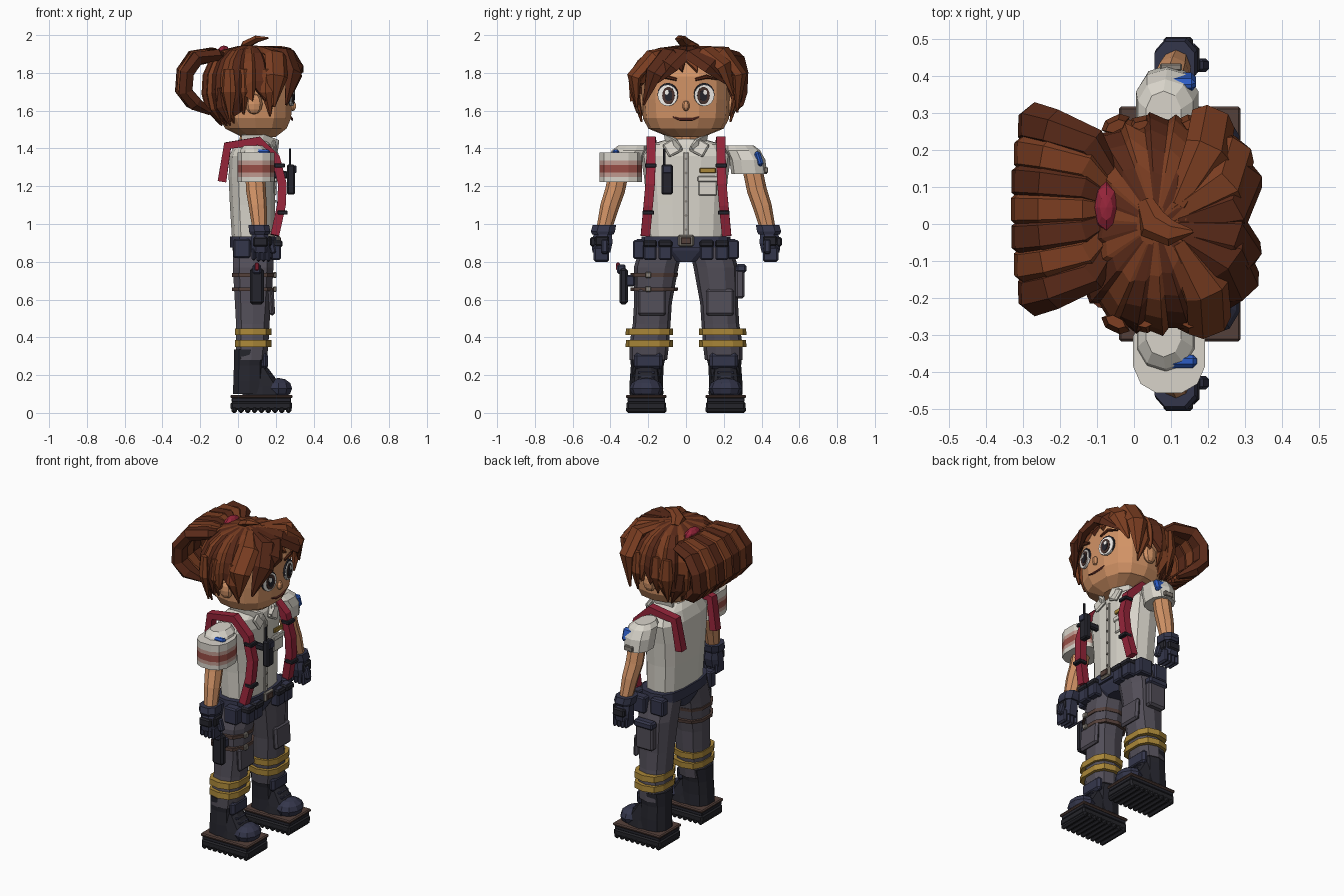
import bpy, bmesh, math
from mathutils import Vector, Matrix, Euler

def srgb(h):
    c = [int(h[i:i + 2], 16) / 255 for i in (0, 2, 4)]
    return [x / 12.92 if x < .04 else ((x + .055) / 1.055) ** 2.4 for x in c] + [1]

MATS = {}
for key, h in dict(hair='7a3d21', hair_dark='582918', skin='d29366', shirt='d8d4ca', shade='b9b4ab', trousers='524e58',
                   navy='34364b', black='25252d', sole='242429', brown='54403a', red='96253a', gold='a98638',
                   blue='2c5cc4', stain='9a4f47', pink='c09a90', white='f2efea', iris='47322d', lip='7c3c34',
                   metal='8c857c').items():
    MATS[key] = bpy.data.materials.new(key)
    MATS[key].diffuse_color = srgb(h)

def finish(name, bm, mat):
    bmesh.ops.recalc_face_normals(bm, faces=bm.faces)
    me = bpy.data.meshes.new(name)
    bm.to_mesh(me)
    me.materials.append(MATS[mat])
    ob = bpy.data.objects.new(name, me)
    bpy.context.collection.objects.link(ob)
    return ob

def skin_rings(name, rings, mat, caps=(True, True)):
    bm = bmesh.new()
    vs = [[bm.verts.new(p) for p in r] for r in rings]
    n = len(vs[0])
    for a, b in zip(vs, vs[1:]):
        for i in range(n):
            bm.faces.new((a[i], a[(i + 1) % n], b[(i + 1) % n], b[i]))
    for on, ring in zip(caps, (vs[0], vs[-1])):
        if on:
            bm.faces.new(ring)
    return finish(name, bm, mat)

def spow(v, e):
    return math.copysign(abs(v) ** e, v)

def loft(name, rings, mat, n=12, e=2.5):
    """Stacked horizontal rounded outlines: (z, cx, cy, rx, ry)."""
    ang = [(i + .5) * math.tau / n for i in range(n)]
    return skin_rings(name, [[(cx + rx * spow(math.cos(a), 2 / e), cy + ry * spow(math.sin(a), 2 / e), z)
                              for a in ang] for z, cx, cy, rx, ry in rings], mat)

def tube(name, pts, widths, thick, mat, n=6, side=None, center=(.08, 0, 1.68)):
    """Flattened tube along a path, its width lying along side or around center."""
    pts = [Vector(p) for p in pts]
    rings = []
    for i, p in enumerate(pts):
        t = (pts[min(i + 1, len(pts) - 1)] - pts[max(i - 1, 0)]).normalized()
        s = Vector(side) if side else t.cross(p - Vector(center))
        s = (s - t * s.dot(t)).normalized()
        u = t.cross(s)
        w, h = widths[i] / 2, thick[i] / 2
        rings.append([p + s * w * math.cos(a) + u * h * math.sin(a)
                      for a in [(k + .5 * (n == 4)) * math.tau / n for k in range(n)]])
    return skin_rings(name, rings, mat)

def box(name, c, size, mat, bevel=.008, rot=(0, 0, 0)):
    bm = bmesh.new()
    bmesh.ops.create_cube(bm, size=1)
    bmesh.ops.scale(bm, vec=size, verts=bm.verts)
    if bevel:
        bmesh.ops.bevel(bm, geom=bm.edges[:], offset=min(bevel, min(size) * .4), segments=1, affect='EDGES')
    bmesh.ops.transform(bm, matrix=Matrix.Translation(c) @ Euler(rot).to_matrix().to_4x4(), verts=bm.verts)
    return finish(name, bm, mat)

def ball(name, c, r, mat, u=10, v=7):
    bm = bmesh.new()
    bmesh.ops.create_uvsphere(bm, u_segments=u, v_segments=v, radius=1)
    bmesh.ops.transform(bm, matrix=Matrix.Translation(c) @ Matrix.Diagonal((*r, 1)), verts=bm.verts)
    return finish(name, bm, mat)

def disc(name, c, ry, rz, mat, yaw=0, depth=.01):
    bm = bmesh.new()
    bmesh.ops.create_cone(bm, cap_ends=True, segments=16, radius1=1, radius2=1, depth=depth)
    bmesh.ops.transform(bm, matrix=Matrix.Translation(c) @ Matrix.Rotation(yaw, 4, 'Z')
                        @ Matrix.Diagonal((1, ry, rz, 1)) @ Matrix.Rotation(math.pi / 2, 4, 'Y'), verts=bm.verts)
    return finish(name, bm, mat)

# head, neck and centre of face
loft('head', [(1.46, .11, 0, .09, .09), (1.505, .095, 0, .165, .2), (1.56, .09, 0, .195, .228), (1.66, .09, 0, .2, .235),
              (1.78, .09, 0, .2, .235), (1.89, .09, 0, .15, .18)], 'skin', 14)
loft('neck', [(1.38, .07, 0, .075, .075), (1.49, .08, 0, .07, .07)], 'skin', 10, 2)
ball('nose', (.29, 0, 1.625), (.02, .02, .028), 'skin', 6, 5)
tube('mouth', [(.279, -.07, 1.567), (.287, -.03, 1.553), (.287, .03, 1.553), (.279, .07, 1.567)],
     [.006, .014, .014, .006], [.012] * 4, 'lip', side=(0, 0, 1))

# torso, belt and shirt front
loft('shirt', [(.92, .078, 0, .112, .2), (1.1, .073, 0, .118, .208), (1.25, .07, 0, .122, .222), (1.36, .073, 0, .12, .24),
               (1.42, .078, 0, .1, .2), (1.45, .08, 0, .075, .09)], 'shirt', 14, 2.8)
box('placket', (.19, 0, 1.15), (.014, .026, .46), 'shade', .003)
for i in range(6):
    disc('button', (.199, 0, .97 + i * .075), .007, .007, 'metal')
loft('pelvis', [(.80, .08, 0, .09, .06), (.86, .08, 0, .11, .2), (.92, .08, 0, .115, .215)], 'navy', 14, 3)
loft('belt', [(.875, .08, 0, .125, .24), (.935, .08, 0, .125, .235)], 'navy', 14, 3)
box('buckle', (.212, 0, .912), (.02, .085, .06), 'metal')
box('buckle_plate', (.222, 0, .912), (.012, .055, .035), 'brown', .003)
box('chest_pocket', (.195, .115, 1.2), (.016, .1, .1), 'shirt')
box('pocket_flap', (.2, .115, 1.238), (.018, .106, .03), 'shirt', .004)
box('name_plate', (.2, .115, 1.283), (.014, .085, .026), 'gold', .003)
box('radio', (.28, -.1, 1.235), (.042, .06, .16), 'black')
box('radio_speaker', (.303, -.1, 1.29), (.012, .045, .04), 'navy', .003)
box('radio_clip', (.225, -.1, 1.26), (.08, .03, .04), 'black')
box('radio_antenna', (.275, -.115, 1.355), (.012, .012, .09), 'black', .002)

for s, tag in ((1, 'left'), (-1, 'right')):
    m = lambda x, y, z: (x, s * y, z)
    L = lambda rings: [(z, cx, s * cy, rx, ry) for z, cx, cy, rx, ry in rings]
    N = lambda part: tag + '_' + part
    # eyes, brows and ears
    yaw = s * .2
    disc(N('eye_rim'), m(.281, .096, 1.686), .055, .061, 'black', yaw, .012)
    disc(N('eye_white'), m(.285, .096, 1.68), .053, .056, 'white', yaw, .012)
    disc(N('iris'), m(.290, .092, 1.68), .034, .046, 'iris', yaw)
    disc(N('pupil'), m(.293, .092, 1.68), .02, .03, 'black', yaw)
    disc(N('eye_glint'), m(.297, .101, 1.697), .011, .013, 'white', yaw, .006)
    tube(N('eyebrow'), [m(.29, .05, 1.765), m(.288, .11, 1.78), m(.262, .165, 1.765)], [.016, .022, .006], [.015] * 3,
         'hair_dark', side=(0, 0, 1))
    ball(N('ear'), m(.085, .24, 1.635), (.045, .028, .055), 'skin', 8, 6)
    # collar and braces
    tube(N('collar'), [m(.02, .1, 1.455), m(.13, .105, 1.455), m(.195, .06, 1.415), m(.205, .03, 1.4)],
         [.05, .06, .1, .03], [.025] * 4, 'shirt', 4, side=(0, .2 * s, 1))
    box(N('collar_point'), m(.195, .07, 1.405), (.02, .085, .08), 'shirt', .008, (s * -.5, -.25, 0))
    tube(N('strap'), [m(-.085, .17, 1.225), m(-.055, .18, 1.415), m(.11, .185, 1.44), m(.2, .185, 1.35), m(.235, .19, 1.21),
                      m(.23, .2, 1.1), m(.195, .215, .94)], [.07] * 7, [.065] * 7, 'red', 4, side=(0, 1, 0))
    for x, y, z in ((.22, .187, 1.31), (.235, .2, 1.06)):
        box(N('strap_clip'), m(x, y, z), (.055, .062, .022), 'black', .004)
    # sleeves, arms and badge
    loft(N('sleeve'), L([(1.265, .09, .335, .08, .095), (1.34, .09, .325, .088, .095), (1.39, .085, .3, .078, .092),
                         (1.415, .08, .285, .05, .075)]), 'shirt', 10, 2.3)
    tube(N('arm'), [m(.09, .35, 1.3), m(.095, .375, 1.18), m(.105, .405, 1.09), m(.115, .435, .97)],
         [.105, .105, .095, .075], [.105, .105, .1, .08], 'skin', 8, side=(1, 0, 0))
    # gloves
    loft(N('glove_cuff'), L([(.945, .115, .44, .055, .06), (.96, .115, .44, .06, .068), (.995, .11, .432, .058, .066)]),
         'navy', 8)
    loft(N('glove_hand'), L([(.85, .118, .448, .052, .05), (.9, .12, .445, .055, .06), (.95, .115, .44, .045, .05)]),
         'navy', 8)
    box(N('knuckle_guard'), m(.12, .492, .905), (.08, .03, .05), 'black')
    box(N('hand_guard'), m(.168, .445, .91), (.02, .075, .055), 'black')
    for i in range(4):
        box(N('finger'), m(.083 + i * .026, .448, .84), (.024, .082, .08 - .012 * (i == 0)), 'navy', .012)
    box(N('thumb'), m(.18, .43, .88), (.032, .036, .075), 'navy', .008, (0, -.25, 0))
    # trouser legs, pockets and reflective bands
    loft(N('trouser_leg'), L([(.28, .07, .2, .085, .1), (.36, .075, .195, .09, .105), (.47, .078, .182, .092, .1),
                              (.58, .08, .175, .1, .1), (.77, .08, .158, .112, .118), (.89, .08, .125, .112, .115)]),
         'trousers', 10)
    box(N('knee_pad'), m(.178, .18, .585), (.03, .15, .14), 'trousers', .012, (0, -.06, 0))
    for z in (.43, .367):
        loft(N('yellow_band'), L([(z - .018, .08, .195, .1, .125), (z + .018, .08, .193, .1, .125)]), 'gold', 10, 2.8)
    for y in (.11, .19):
        box(N('front_pouch'), m(.2, y, .862), (.055, .07, .105), 'navy')
        box(N('front_pouch_flap'), m(.206, y, .896), (.06, .075, .035), 'black')
    box(N('hip_pouch'), m(.14, .25, .865), (.09, .06, .1), 'navy')
    box(N('back_hip_pouch'), m(.02, .24, .87), (.09, .055, .1), 'navy')
    # boots and soles
    loft(N('boot_shaft'), L([(.1, .06, .21, .09, .09), (.17, .06, .21, .088, .088), (.25, .06, .205, .085, .087),
                             (.335, .065, .2, .09, .1)]), 'black', 10)
    loft(N('boot_instep'), L([(.095, .13, .21, .11, .088), (.14, .13, .21, .105, .08), (.24, .09, .21, .07, .065)]),
         'black', 10)
    ball(N('boot_toe'), m(.215, .21, .13), (.075, .09, .055), 'navy', 10, 6)
    box(N('shin_guard'), m(.14, .2, .275), (.04, .15, .085), 'navy', .015)
    for i in range(3):
        box(N('boot_lace'), m(.16 + .018 * (2 - i), .21, .165 + i * .025), (.03, .09, .012), 'navy', .003)
    box(N('sole'), m(.124, .21, .037), (.325, .21, .046), 'sole', .01)
    box(N('sole_layer'), m(.124, .21, .069), (.315, .2, .024), 'black', .004)
    box(N('sole_welt'), m(.124, .21, .087), (.33, .216, .018), 'brown', .006)
    for i in range(9):
        box(N('sole_tread'), m(-.02 + i * .036, .21, .018), (.03, .215, .036), 'sole', .01)

# bandage on the right sleeve, stained in the middle
cuts = [1.222, 1.25, 1.272, 1.312, 1.335, 1.378]
for a, b, c in zip(cuts, cuts[1:], ('shirt', 'pink', 'stain', 'pink', 'shirt')):
    loft('bandage_wrap', [(a, .095, -.345, .1, .115), (b, .095, -.345, .1, .115)], c, 12, 2.6)
box('left_badge', (.13, .385, 1.345), (.075, .035, .08), 'blue', .012, (.3, 0, 0))
box('left_sleeve_trim', (.1, .425, 1.285), (.06, .02, .03), 'metal', .004)
box('right_badge', (.13, -.372, 1.382), (.08, .035, .025), 'blue', .01)

# thigh holster and cargo pocket
box('holster', (.1, -.33, .67), (.075, .045, .19), 'black', .012)
box('holster_flap', (.1, -.3, .7), (.06, .06, .06), 'navy')
box('holster_grip', (.1, -.342, .76), (.045, .045, .05), 'navy')
box('holster_marker', (.1, -.36, .775), (.02, .02, .04), 'red', .004)
for z in (.655, .73):
    loft('thigh_strap', [(z - .01, .08, -.17, .115, .125), (z + .01, .08, -.168, .117, .127)], 'brown', 10)
    box('strap_buckle', (.195, -.2, z), (.02, .03, .03), 'metal', .004)
box('cargo_pocket', (.08, .285, .69), (.12, .05, .17), 'trousers', .012)
box('cargo_flap', (.08, .292, .765), (.13, .055, .045), 'navy', .01)

# hair cap: creased radial segments, high over the face, low at the back
def reach(a):
    d = abs((math.degrees(a) + 180) % 360 - 180)
    table = [(0, 60), (48, 64), (62, 98), (95, 98), (112, 138), (180, 142)]
    for (d0, v0), (d1, v1) in zip(table, table[1:]):
        if d <= d1:
            return v0 + (v1 - v0) * (d - d0) / (d1 - d0)

rings, n = [], 44
for k in range(7):
    ring = []
    for i in range(n):
        a = (i + .5 * (i % 2)) * math.tau / n
        phi = math.radians(reach(a) + (8 if i % 2 else -8) * (k == 6)) * (k + .3) / 6.3
        r = math.sin(phi) ** .72 * (1.02 if i % 2 else .95)
        ring.append((.06 + .25 * r * math.cos(a), .3 * r * math.sin(a), 1.72 + .225 * spow(math.cos(phi), .9)))
    rings.append(ring)
cap = skin_rings('hair_cap', rings, 'hair', (True, False))
cap.data.materials.append(MATS['hair_dark'])
for p in cap.data.polygons:
    p.material_index = (p.index % n) // 2 % 2
mod = cap.modifiers.new('thickness', 'SOLIDIFY')
mod.thickness, mod.offset = .025, -1

# fringe, temple and nape locks
fringe = [[(.12, -.02, 1.93), (.26, -.09, 1.9), (.295, -.17, 1.8), (.255, -.225, 1.63)],
          [(.12, -.05, 1.93), (.2, -.18, 1.89), (.205, -.275, 1.78), (.19, -.26, 1.62)],
          [(.12, .0, 1.93), (.27, .04, 1.9), (.305, .13, 1.84), (.265, .22, 1.74)],
          [(.12, .05, 1.93), (.2, .2, 1.91), (.215, .285, 1.79), (.2, .27, 1.59)],
          [(.12, -.01, 1.93), (.27, -.03, 1.9), (.305, -.09, 1.84), (.29, -.15, 1.75)],
          [(.1, .02, 1.93), (.25, .11, 1.91), (.275, .2, 1.84), (.25, .25, 1.68)]]
for i, p in enumerate(fringe):
    tube('fringe_lock', p, [.06, .13, .125, .015], [.03, .065, .065, .012], 'hair' if i % 2 else 'hair_dark')
for s in (1, -1):
    for x, z in ((.16, 1.57), (.02, 1.58), (-.05, 1.54)):
        tube('temple_lock', [(x, s * .265, 1.82), (x, s * .272, 1.7), (x + .01, s * .235, z)], [.06, .085, .008],
             [.03, .045, .01], 'hair')
    for y in (.05, .13, .2):
        tube('nape_lock', [(-.16 + y * .3, s * y, 1.72), (-.145 + y * .3, s * y, 1.62), (-.1 + y * .3, s * y, 1.52)],
             [.08, .08, .01], [.04, .045, .01], 'hair_dark')
tube('cowlick', [(.03, .06, 1.93), (.05, 0, 1.955), (.1, -.025, 1.98), (.16, -.02, 1.985)],
     [.05, .09, .07, .01], [.04, .045, .04, .01], 'hair', side=(.3, 1, 0))

# fanned ponytail and its tie
path = [(-.07, 1.88, .07), (-.14, 1.905, .175), (-.24, 1.885, .215), (-.29, 1.81, .23), (-.298, 1.71, .225),
        (-.25, 1.65, .21), (-.17, 1.6, .17)]
for i in range(7):
    t = i / 3 - 1
    tube('ponytail_lock', [(x + .02 * t * t, .04 + t * w, z - .01 * t * t) for x, z, w in path],
         [.05, .1, .115, .12, .12, .115, .04], [.04, .07, .085, .085, .085, .085, .03],
         'hair' if i % 2 else 'hair_dark', side=(0, 1, 0))
ball('hair_tie', (-.075, .045, 1.905), (.035, .07, .04), 'red', 8, 6)
